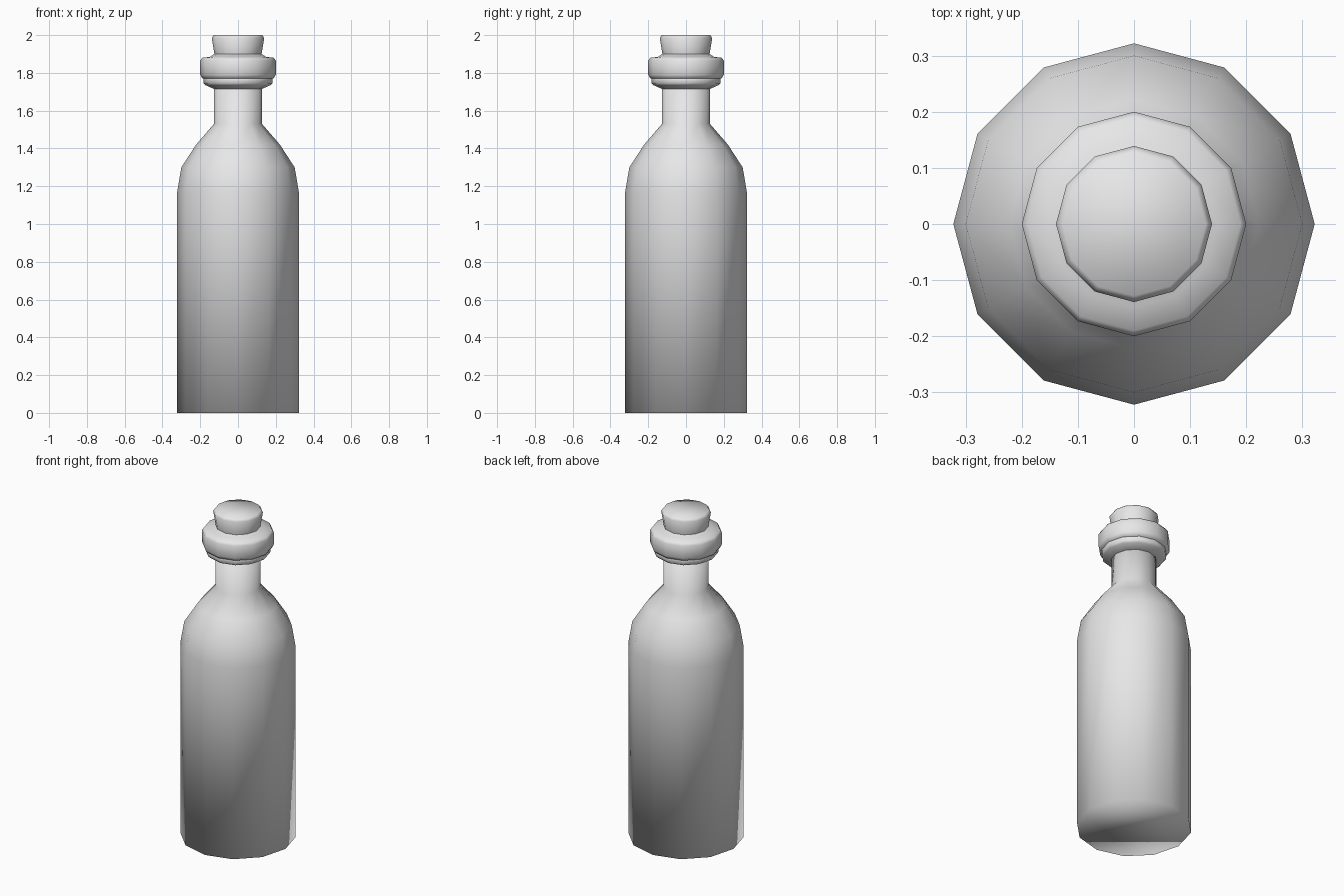
import bpy, bmesh, math

cube = bpy.data.objects.get("Cube")
if cube:
    bpy.data.objects.remove(cube, do_unlink=True)

SIDES = 12

# One plain grey for the whole model
grey = bpy.data.materials.new("plain grey")
grey.use_nodes = True
grey.diffuse_color = (0.8, 0.8, 0.8, 1)
grey.node_tree.nodes["Principled BSDF"].inputs["Base Color"].default_value = (0.8, 0.8, 0.8, 1)


def lathe(name, profile):
    """Turn a bottom-to-top (radius, height) profile into a closed smooth solid."""
    bm = bmesh.new()
    rings = []
    for r, z in profile:
        angles = [math.tau * i / SIDES for i in range(SIDES)]
        rings.append([bm.verts.new((r * math.cos(a), r * math.sin(a), z)) for a in angles])
    for low, high in zip(rings, rings[1:]):
        for i in range(SIDES):
            j = (i + 1) % SIDES
            bm.faces.new((low[i], low[j], high[j], high[i]))
    bm.faces.new(rings[0][::-1])
    bm.faces.new(rings[-1])
    for face in bm.faces:
        face.smooth = True
    mesh = bpy.data.meshes.new(name)
    bm.to_mesh(mesh)
    bm.free()
    mesh.materials.append(grey)
    obj = bpy.data.objects.new(name, mesh)
    bpy.context.collection.objects.link(obj)
    return obj


# Body, rounded shoulder and straight neck
lathe("bottle_body", [(0.322, 0), (0.322, 1.17), (0.3, 1.3), (0.222, 1.42),
                      (0.127, 1.53), (0.127, 1.75)])

# Narrow collar under the lip
lathe("neck_collar", [(0.127, 1.715), (0.172, 1.735), (0.182, 1.745), (0.182, 1.79)])

# Wide lip with softened edges
lathe("bottle_lip", [(0.17, 1.765), (0.19, 1.772), (0.2, 1.79), (0.2, 1.865),
                     (0.19, 1.88), (0.148, 1.885), (0.125, 1.9)])

# Tapered stopper with a small bevel on top
lathe("stopper", [(0.12, 1.87), (0.125, 1.9), (0.139, 1.985), (0.128, 2.0)])
